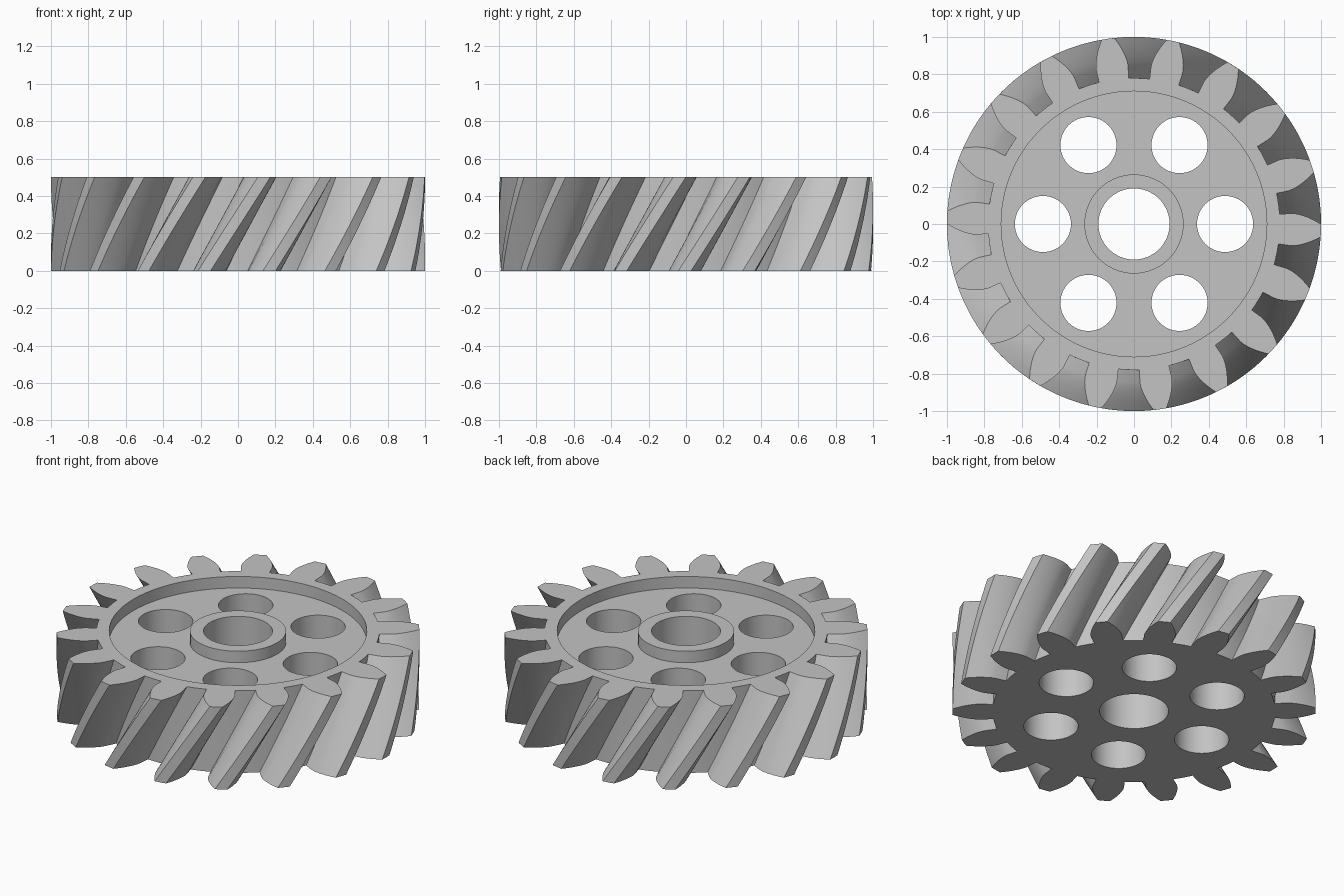
import bpy, bmesh, math
from math import cos, sin, tan, acos, radians, pi

cube = bpy.data.objects.get("Cube")
if cube:
    bpy.data.objects.remove(cube, do_unlink=True)

TEETH, HEIGHT = 18, 0.5
PITCH_R, TIP_R, ROOT_R = 0.9, 1.0, 0.78
BASE_R = PITCH_R * cos(radians(20))
TWIST = HEIGHT * tan(radians(30)) / PITCH_R
TOP_ANGLE = radians(-2)      # direction of one tooth on the top face
LAYERS = 16

# Single grey metal
metal = bpy.data.materials.new("grey metal")
metal.use_nodes = True
GREY = (0.55, 0.55, 0.55, 1)
metal.diffuse_color = GREY
metal.node_tree.nodes["Principled BSDF"].inputs["Base Color"].default_value = GREY


def involute(r):
    a = acos(min(1, BASE_R / r))
    return tan(a) - a


def half_tooth(r):
    """Half the angle a tooth covers at radius r."""
    return pi / (2 * TEETH) + involute(PITCH_R) - involute(max(r, BASE_R))


def gear_profile():
    """Polar outline: root arc, rising flank, tip arc, falling flank."""
    steps = 7
    flank = [ROOT_R] + [BASE_R + (TIP_R - BASE_R) * i / steps for i in range(steps + 1)]
    outline = []
    for t in range(TEETH):
        c = 2 * pi * t / TEETH
        gap = pi / TEETH - half_tooth(ROOT_R)
        outline += [(ROOT_R, c - pi / TEETH + gap * k) for k in (-0.4, 0.4)]
        outline += [(r, c - half_tooth(r)) for r in flank]
        outline.append((TIP_R, c))
        outline += [(r, c + half_tooth(r)) for r in reversed(flank)]
    return outline


def prism(name, outline, z0, z1, layers=1, twist=0, angle=0, at=(0, 0)):
    """Extrude a polar outline upwards; the twist ends at the given angle."""
    bm = bmesh.new()
    rings = []
    for i in range(layers + 1):
        f = i / layers
        turn = angle - twist * (1 - f)
        rings.append([bm.verts.new((at[0] + r * cos(a + turn), at[1] + r * sin(a + turn),
                                    z0 + (z1 - z0) * f)) for r, a in outline])
    n = len(outline)
    for low, high in zip(rings, rings[1:]):
        for i in range(n):
            j = (i + 1) % n
            bm.faces.new((low[i], low[j], high[j], high[i]))
    bm.faces.new(rings[0][::-1])
    bm.faces.new(rings[-1])
    mesh = bpy.data.meshes.new(name)
    bm.to_mesh(mesh)
    bm.free()
    mesh.materials.append(metal)
    obj = bpy.data.objects.new(name, mesh)
    bpy.context.collection.objects.link(obj)
    return obj


def cylinder(name, radius, z0, z1, at=(0, 0), sides=64):
    return prism(name, [(radius, 2 * pi * i / sides) for i in range(sides)], z0, z1, at=at)


def combine(target, tool, operation):
    """Apply a boolean and drop the tool object."""
    mod = target.modifiers.new(tool.name, 'BOOLEAN')
    mod.object, mod.operation, mod.solver = tool, operation, 'EXACT'
    bpy.context.view_layer.objects.active = target
    bpy.ops.object.modifier_apply(modifier=mod.name)
    bpy.data.objects.remove(tool, do_unlink=True)


# Twisted toothed body
gear = prism("helical_gear", gear_profile(), 0, HEIGHT, LAYERS, TWIST, TOP_ANGLE)

# Recessed web on the top face, with the hub standing in it
combine(gear, cylinder("recess", 0.71, HEIGHT - 0.07, HEIGHT + 0.1, sides=96), 'DIFFERENCE')
combine(gear, cylinder("hub", 0.265, 0.2, HEIGHT), 'UNION')

# Shaft bore and six lightening holes
combine(gear, cylinder("bore", 0.19, -0.1, HEIGHT + 0.1), 'DIFFERENCE')
for k in range(6):
    a = k * pi / 3
    hole = cylinder("hole", 0.15, -0.1, HEIGHT + 0.1, at=(0.487 * cos(a), 0.487 * sin(a)))
    combine(gear, hole, 'DIFFERENCE')

# Smooth flanks and bores, sharp rims
bpy.ops.object.select_all(action='DESELECT')
gear.select_set(True)
bpy.context.view_layer.objects.active = gear
bpy.ops.object.shade_smooth_by_angle(angle=radians(30))
